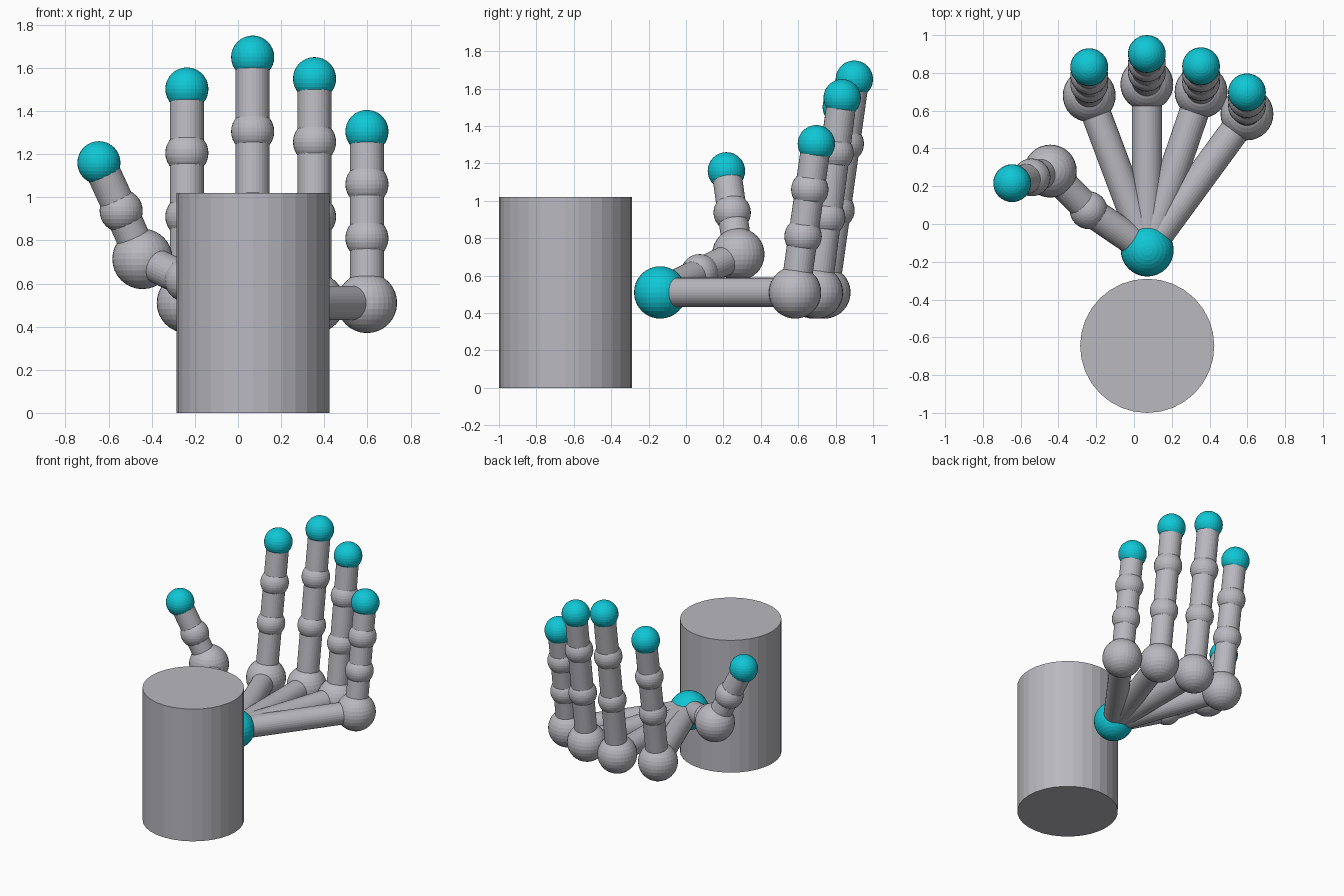
import bpy
from mathutils import Vector

if "Cube" in bpy.data.objects:
    bpy.data.objects.remove(bpy.data.objects["Cube"])


def material(name, rgb):
    m = bpy.data.materials.new(name)
    m.diffuse_color = (*rgb, 1)
    m.use_nodes = True
    m.node_tree.nodes["Principled BSDF"].inputs["Base Color"].default_value = m.diffuse_color
    return m


GREY = material("light grey", (0.48, 0.48, 0.52))
TEAL = material("teal", (0.005, 0.57, 0.67))
BIG, SMALL, BONE = 0.14, 0.10, 0.079   # knuckle, joint and bone radii


def finish(name, mat):
    ob = bpy.context.object
    ob.name = name
    ob.data.materials.append(mat)
    return ob


def ball(name, pos, r, mat=GREY):
    bpy.ops.mesh.primitive_uv_sphere_add(segments=32, ring_count=16, radius=r, location=pos)
    finish(name, mat)


def rod(name, a, b, r=BONE):
    a, b = Vector(a), Vector(b)
    bpy.ops.mesh.primitive_cylinder_add(
        vertices=32, radius=r, depth=(b - a).length, location=(a + b) / 2,
        rotation=(b - a).to_track_quat('Z', 'Y').to_euler())
    finish(name, GREY)


def chain(name, points, radii):
    """Bones from the palm through each joint, ending in a teal tip."""
    previous = PALM
    for i, (p, r) in enumerate(zip(points, radii)):
        last = i == len(points) - 1
        rod(f"{name}_bone_{i + 1}", previous, p)
        ball(f"{name}_tip" if last else f"{name}_joint_{i + 1}", p, r, TEAL if last else GREY)
        previous = p


# Forearm post, standing in front of the hand
rod("forearm_post", (0.07, -0.645, 0), (0.07, -0.645, 1.02), 0.355)

# Palm hub
PALM = (0.07, -0.138, 0.51)
ball("palm_hub", PALM, BIG, TEAL)

# Fingers: x, knuckle y, tip y, heights of the joints and tip
KNUCKLE_Z = 0.51
FINGERS = {
    "index_finger": (-0.237, 0.68, 0.83, (0.91, 1.205, 1.502)),
    "middle_finger": (0.068, 0.74, 0.90, (0.95, 1.305, 1.65)),
    "ring_finger": (0.355, 0.70, 0.835, (0.91, 1.256, 1.55)),
    "little_finger": (0.598, 0.583, 0.697, (0.81, 1.06, 1.305)),
}
for name, (x, y0, y1, heights) in FINGERS.items():
    lean = (y1 - y0) / (heights[-1] - KNUCKLE_Z)
    pts = [(x, y0 + lean * (z - KNUCKLE_Z), z) for z in (KNUCKLE_Z, *heights)]
    chain(name, pts, (BIG, SMALL, SMALL, SMALL))

# Thumb
chain("thumb",
      [(-0.24, 0.073, 0.615), (-0.443, 0.28, 0.714), (-0.542, 0.247, 0.937), (-0.645, 0.216, 1.16)],
      (SMALL, BIG, SMALL, SMALL))
